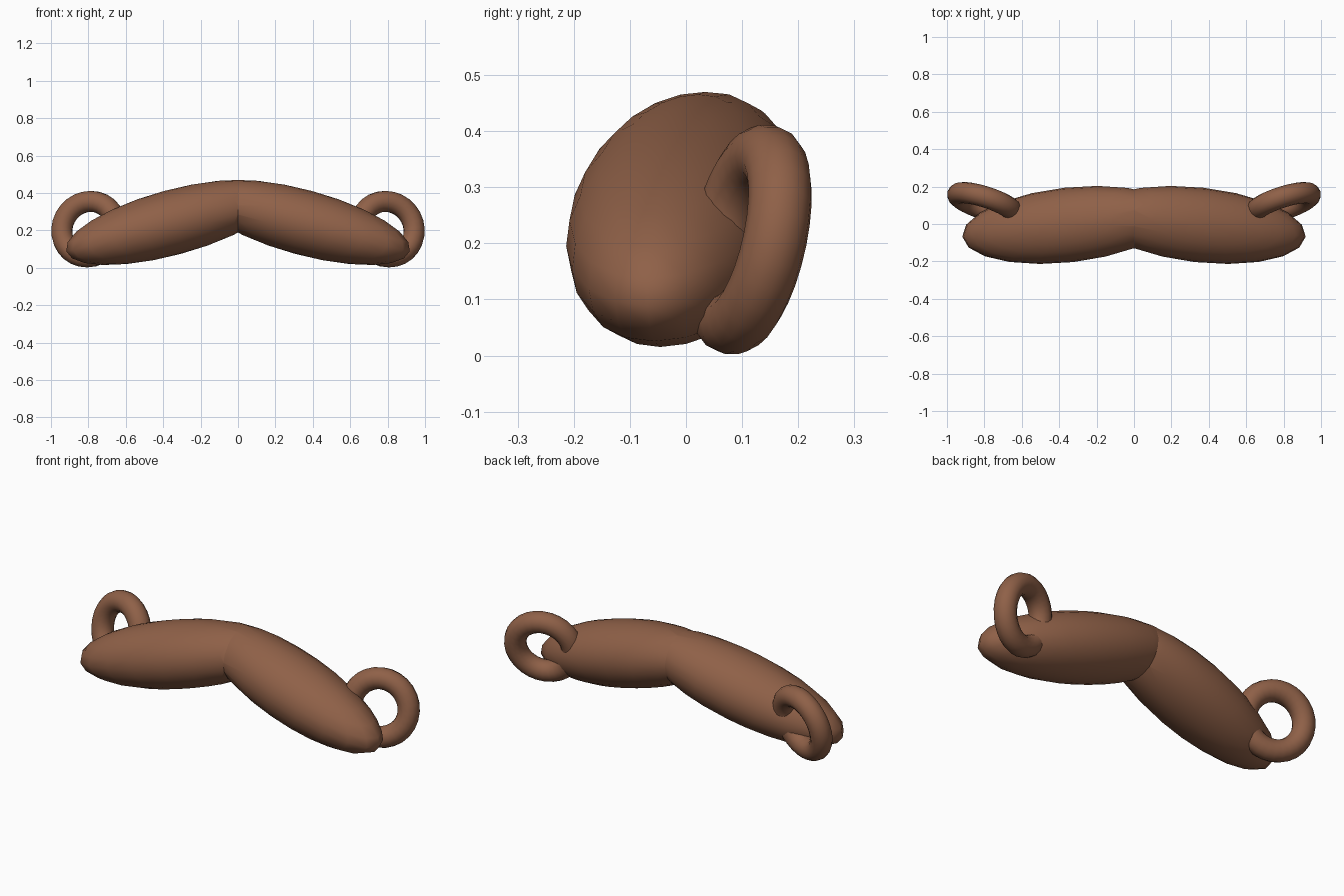
import bpy
import bmesh
from mathutils import Matrix, Vector

cube = bpy.data.objects.get("Cube")
if cube:
    bpy.data.objects.remove(cube, do_unlink=True)

# Single brown material
brown = bpy.data.materials.new("brown")
brown.use_nodes = True
colour = (0.275, 0.118, 0.064, 1)
brown.diffuse_color = colour
brown.node_tree.nodes["Principled BSDF"].inputs["Base Color"].default_value = colour


def finish(obj, name):
    """Name, colour, smooth and mirror a left-hand part."""
    obj.name = name
    obj.data.name = name
    obj.data.materials.append(brown)
    obj.data.shade_smooth()
    mirror = obj.modifiers.new("mirror", 'MIRROR')
    mirror.use_mirror_merge = False


def bake(obj, matrix):
    """Put the placement into the mesh so the mirror plane stays at x = 0."""
    obj.data.transform(matrix)
    obj.matrix_world = Matrix.Identity(4)


# Moustache half: tilted ellipsoid, cut flat at the centre
bpy.ops.mesh.primitive_uv_sphere_add(segments=20, ring_count=12, radius=1)
half = bpy.context.object
long_axis = Vector((1, -0.111, -0.271)).normalized()
side_axis = Vector((0.111, 1, 0)).normalized()
up_axis = long_axis.cross(side_axis)
turn = Matrix((long_axis, side_axis, up_axis)).transposed().to_4x4()
size = Matrix.Diagonal((0.592, 0.2, 0.174, 1))
bake(half, Matrix.Translation((0.35, -0.005, 0.243)) @ turn @ size)
bm = bmesh.new()
bm.from_mesh(half.data)
bmesh.ops.bisect_plane(bm, geom=bm.verts[:] + bm.edges[:] + bm.faces[:],
                       plane_co=(0, 0, 0), plane_no=(1, 0, 0), clear_inner=True)
bm.to_mesh(half.data)
bm.free()
finish(half, "moustache_halves")

# Curled end: ring sunk into the back of the tip
bpy.ops.mesh.primitive_torus_add(major_segments=28, minor_segments=14,
                                 major_radius=0.152, minor_radius=0.057)
ring = bpy.context.object
tilt = Vector((0.3, -0.93, 0.21)).to_track_quat('Z', 'Y').to_matrix().to_4x4()
bake(ring, Matrix.Translation((0.797, 0.112, 0.207)) @ tilt)
finish(ring, "curled_ends")
